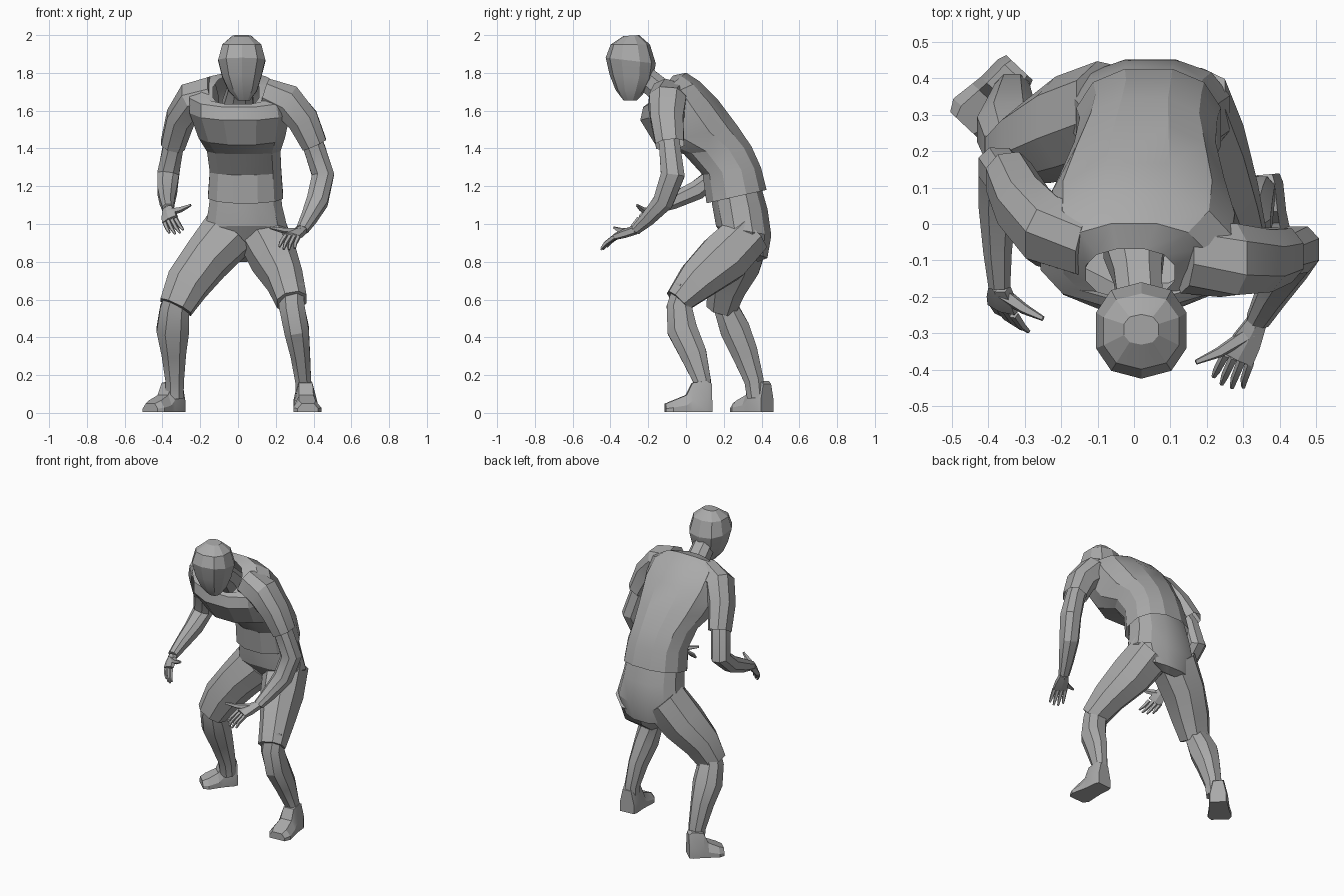
import bpy, bmesh
from math import sin, cos, tau, radians
from mathutils import Vector as V

cube = bpy.data.objects.get("Cube")
if cube:
    bpy.data.objects.remove(cube)

grey = bpy.data.materials.new("plain grey")
grey.use_nodes = True
tone = (0.4, 0.4, 0.4, 1)
grey.diffuse_color = tone
grey.node_tree.nodes["Principled BSDF"].inputs["Base Color"].default_value = tone


def loft(name, rings, caps=(True, True)):
    """Skin a list of point rings into one object."""
    bm = bmesh.new()
    rows = [[bm.verts.new(p) for p in ring] for ring in rings]
    n = len(rows[0])
    for a, b in zip(rows, rows[1:]):
        for i in range(n):
            j = (i + 1) % n
            bm.faces.new((a[i], a[j], b[j], b[i]))
    for row, cap in zip((rows[0], rows[-1]), caps):
        if cap:
            bm.faces.new(row)
    bmesh.ops.recalc_face_normals(bm, faces=bm.faces)
    mesh = bpy.data.meshes.new(name)
    bm.to_mesh(mesh)
    bm.free()
    mesh.materials.append(grey)
    obj = bpy.data.objects.new(name, mesh)
    bpy.context.collection.objects.link(obj)
    bpy.ops.object.select_all(action="DESELECT")
    obj.select_set(True)
    bpy.context.view_layer.objects.active = obj
    bpy.ops.object.shade_smooth_by_angle(angle=radians(22))
    return obj


def oval(c, u, v, n, power=0.85):
    """Slightly squared oval ring around c with half axes u and v."""
    def sq(t):
        return abs(t) ** power * (1 if t > 0 else -1)
    angles = [tau * (i + 0.5) / n for i in range(n)]
    return [c + u * sq(cos(a)) + v * sq(sin(a)) for a in angles]


def body(name, sections, n=10, caps=(True, True)):
    """Sections: front y, front z, back y, back z, centre x, half width."""
    rings = []
    for fy, fz, by, bz, cx, hw in sections:
        f, b = V((cx, fy, fz)), V((cx, by, bz))
        rings.append(oval((f + b) / 2, V((hw, 0, 0)), (b - f) / 2 * 1.04, n))
    return loft(name, rings, caps)


def limb(name, path, n=8, caps=(True, True), side=(1, 0, 0)):
    """Path points: x, y, z, half width, half depth."""
    pts = [V(p[:3]) for p in path]
    rings = []
    for i, p in enumerate(path):
        t = (pts[min(i + 1, len(pts) - 1)] - pts[max(i - 1, 0)]).normalized()
        u = V(side)
        u = (u - t * u.dot(t)).normalized()
        rings.append(oval(pts[i], u * p[3], t.cross(u) * p[-1], n))
    return loft(name, rings, caps)


# Head and neck
body("head", [
    (-.33, 1.655, -.26, 1.655, .03, .035),
    (-.37, 1.71, -.22, 1.70, .025, .078),
    (-.40, 1.79, -.18, 1.77, .02, .108),
    (-.42, 1.88, -.165, 1.85, .02, .13),
    (-.395, 1.95, -.195, 1.95, .02, .108),
    (-.33, 1.995, -.25, 2.0, .02, .05)])
limb("neck", [(0, -.06, 1.62, .09), (.01, -.14, 1.71, .07), (.02, -.25, 1.80, .065)])

# Shirt, open at hem and collar
body("shirt", [
    (.11, 1.11, .425, 1.18, .04, .205),
    (.09, 1.26, .395, 1.30, .04, .195),
    (-.01, 1.37, .345, 1.41, .03, .20),
    (-.16, 1.42, .27, 1.52, .02, .235),
    (-.24, 1.55, .165, 1.66, .01, .275),
    (-.225, 1.62, .07, 1.755, .005, .27),
    (-.205, 1.635, .0, 1.80, .0, .20),
    (-.20, 1.61, -.07, 1.785, -.01, .125)], 12, (False, False))

# Shorts: pelvis and two thighs
body("shorts_hips", [
    (.13, 1.22, .39, 1.22, .04, .185),
    (.14, 1.10, .43, 1.08, .04, .20),
    (.16, .99, .45, .94, .045, .225),
    (.22, .90, .43, .82, .04, .17),
    (.28, .87, .38, .80, .03, .06)], 12)
limb("left_shorts_leg", [
    (.13, .33, .95, .135, .13), (.19, .20, .82, .125, .145),
    (.25, .06, .70, .10, .115), (.285, -.045, .59, .085, .075)])
limb("right_shorts_leg", [
    (-.05, .31, .95, .15, .14), (-.17, .27, .81, .13, .14),
    (-.27, .22, .68, .12, .11), (-.33, .19, .56, .095, .085)])

# Lower legs
limb("left_shin", [
    (.28, .0, .67, .07), (.285, -.035, .56, .072), (.31, -.02, .44, .07, .085),
    (.33, .04, .31, .055, .075), (.345, .085, .17, .045, .05), (.35, .085, .08, .045, .05)])
limb("right_shin", [
    (-.31, .21, .65, .07), (-.335, .215, .55, .083, .07), (-.345, .26, .44, .092, .085),
    (-.34, .31, .32, .07, .075), (-.335, .36, .17, .052, .055), (-.335, .37, .08, .05, .05)])


def shoe(name, heel, toe):
    """Flat-soled shoe from heel to toe, raised at the ankle."""
    h, t = V((*heel, 0)), V((*toe, 0))
    side = (t - h).normalized().cross(V((0, 0, 1)))
    outline = [(-1, 0), (-1, .4), (-.6, 1), (.6, 1), (1, .4), (1, 0)]
    rings = []
    for along, w, top in [(0, .05, .15), (.1, .058, .165), (.42, .06, .155),
                          (.55, .064, .09), (.85, .074, .06), (1, .055, .045)]:
        c = h.lerp(t, along)
        rings.append([c + side * x * w + V((0, 0, z * top + .004)) for x, z in outline])
    loft(name, rings)


shoe("left_shoe", (.35, .135), (.37, -.11))
shoe("right_shoe", (-.315, .43), (-.465, .27))

# Sleeves and arms
limb("left_sleeve", [
    (.14, -.09, 1.68, .09, .10), (.26, -.10, 1.645, .10, .105),
    (.345, -.10, 1.55, .088, .092), (.405, -.085, 1.42, .072, .08)], 8, (True, False))
limb("left_arm", [
    (.35, -.10, 1.54, .06), (.405, -.085, 1.40, .06), (.45, -.07, 1.26, .063, .068),
    (.42, -.12, 1.12, .06, .058), (.375, -.20, 1.03, .045, .042), (.34, -.265, .97, .034, .028)])
limb("right_sleeve", [
    (-.13, -.05, 1.69, .09, .10), (-.24, -.02, 1.66, .09, .105),
    (-.305, .05, 1.56, .08, .092), (-.345, .13, 1.42, .068, .08)], 8, (True, False))
limb("right_arm", [
    (-.30, .05, 1.54, .055), (-.345, .12, 1.40, .058), (-.37, .155, 1.26, .062, .06),
    (-.375, .06, 1.18, .056, .055), (-.375, -.07, 1.12, .042, .045), (-.37, -.17, 1.08, .032, .03)])


def hand(name, wrist, knuckle, tip, spread, thumb):
    """Palm, four fingers fanned along spread, and a thumb."""
    w, k, t, s, th = map(V, (wrist, knuckle, tip, spread, thumb))
    s.normalize()
    limb(name + "_palm", [(*w, .03, .025), (*w.lerp(k, .55), .045, .024),
                          (*k, .05, .018)], 6, side=s)
    for i in range(4):
        off = i - 1.5
        base, end = k + s * off * .024, t + s * off * .03
        if i in (0, 3):
            end = end.lerp(base, .15)
        mid = base.lerp(end, .5) + (k - w) * .12
        limb(f"{name}_finger_{i + 1}", [(*base, .013), (*mid, .011), (*end, .006)], 5, side=s)
    root = w.lerp(k, .3)
    bend = root.lerp(th, .55) + (k - w) * .1
    limb(name + "_thumb", [(*root, .022), (*bend, .015), (*th, .007)], 5, side=(0, 0, 1))


hand("left_hand", (.34, -.265, .97), (.285, -.37, .935), (.255, -.445, .865),
     (1, -.35, -.1), (.17, -.38, .98))
hand("right_hand", (-.37, -.17, 1.08), (-.36, -.23, 1.02), (-.32, -.28, .95),
     (.8, -.5, .2), (-.25, -.26, 1.10))
